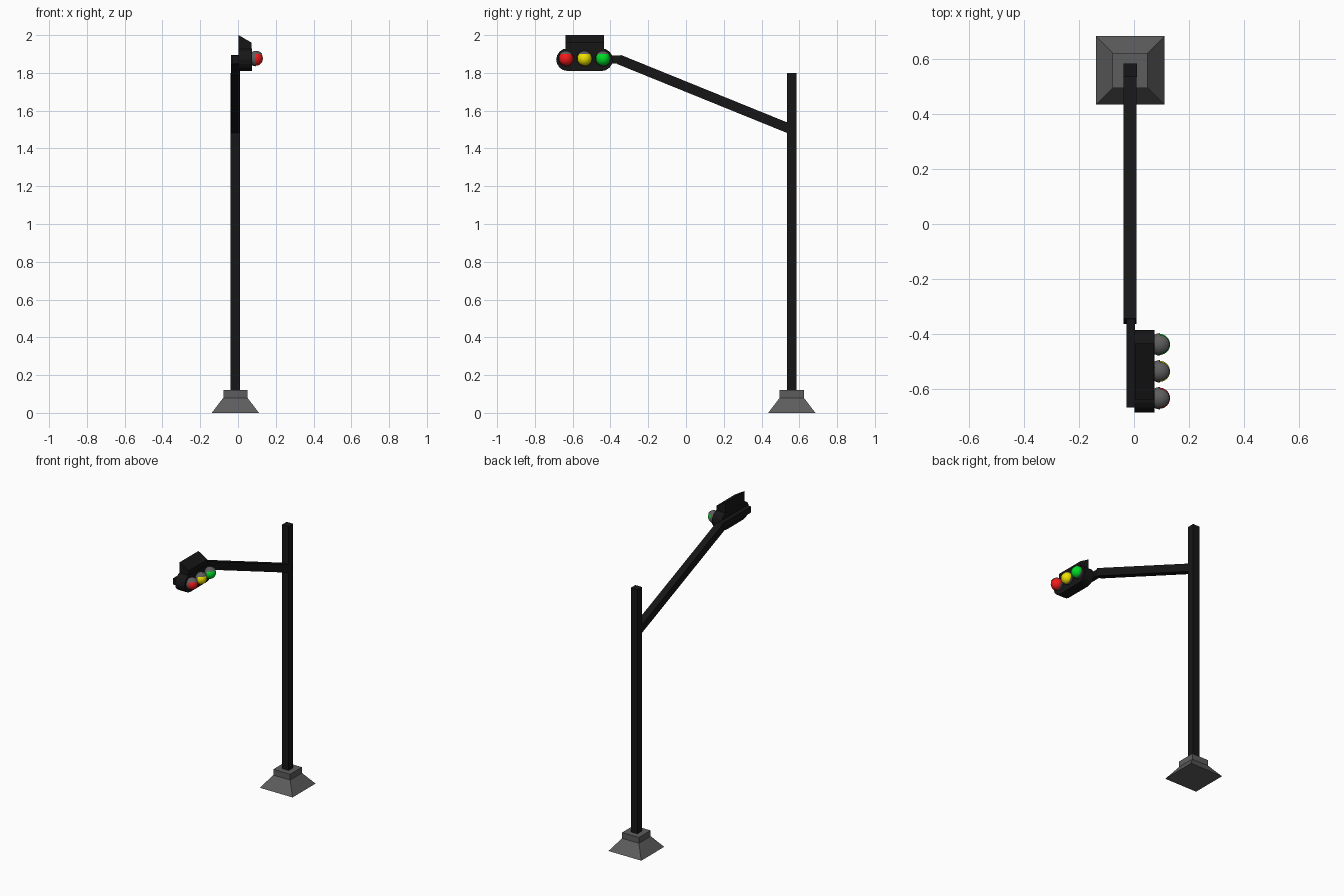
import bpy, bmesh, math
from mathutils import Vector, Matrix

if "Cube" in bpy.data.objects:
    bpy.data.objects.remove(bpy.data.objects["Cube"])

CX, PY = -0.014, 0.56          # pole axis
HY, HZ = -0.537, 1.87          # signal head centre


def material(name, rgb):
    m = bpy.data.materials.new(name)
    m.diffuse_color = (*rgb, 1)
    m.use_nodes = True
    m.node_tree.nodes["Principled BSDF"].inputs["Base Color"].default_value = m.diffuse_color
    return m


BLACK = material("black", (0.008, 0.008, 0.008))
GREY = material("dark_grey", (0.11, 0.11, 0.11))


def finish(name, bm, mat):
    bmesh.ops.recalc_face_normals(bm, faces=bm.faces)
    me = bpy.data.meshes.new(name)
    bm.to_mesh(me)
    bm.free()
    ob = bpy.data.objects.new(name, me)
    bpy.context.collection.objects.link(ob)
    me.materials.append(mat)
    return ob


def smooth(ob):
    for p in ob.data.polygons:
        p.use_smooth = True


def box(name, lo, hi, mat):
    bm = bmesh.new()
    lo, hi = Vector(lo), Vector(hi)
    bmesh.ops.create_cube(bm, size=1, matrix=Matrix.Translation((lo + hi) / 2)
                          @ Matrix.Diagonal((*(hi - lo), 1)))
    return finish(name, bm, mat)


def prism(name, pts, offset, mat):
    bm = bmesh.new()
    f = bm.faces.new([bm.verts.new(p) for p in pts])
    r = bmesh.ops.extrude_face_region(bm, geom=[f])
    bmesh.ops.translate(bm, vec=offset,
                        verts=[v for v in r["geom"] if isinstance(v, bmesh.types.BMVert)])
    return finish(name, bm, mat)


# base: sloped foot and square collar
bm = bmesh.new()
bmesh.ops.create_cone(bm, cap_ends=True, segments=4, radius1=0.125 * math.sqrt(2),
                      radius2=0.064 * math.sqrt(2), depth=0.08,
                      matrix=Matrix.Translation((CX, PY, 0.04)) @ Matrix.Rotation(math.pi / 4, 4, 'Z'))
finish("base_foot", bm, GREY)
box("base_collar", (CX - 0.064, PY - 0.064, 0.08), (CX + 0.064, PY + 0.064, 0.12), GREY)

# pole
box("pole", (CX - 0.025, PY - 0.025, 0.1), (CX + 0.025, PY + 0.025, 1.8), BLACK)

# slanted arm
a, b = Vector((CX, 0.55, 1.504)), Vector((CX, -0.355, 1.871))
arm = box("arm", (-0.024, -0.026, 0), (0.024, 0.026, (b - a).length), BLACK)
d = (b - a).normalized()
side = Vector((1, 0, 0))
rot = Matrix((side, d.cross(side), d)).transposed().to_4x4()
arm.data.transform(Matrix.Translation(a) @ rot)

# mounting bar behind the head
box("mounting_bar", (-0.028, -0.668, 1.85), (0.004, -0.345, 1.892), BLACK)

# housing: stadium outline pushed forward
pts = []
for sgn, start in ((1, -90), (-1, 90)):
    for i in range(9):
        t = math.radians(start + i * 22.5)
        pts.append((0.002, HY + sgn * 0.09 + 0.06 * math.cos(t), HZ + 0.06 * math.sin(t)))
prism("housing", pts, (0.072, 0, 0), BLACK)

# sloped hood on top
prism("hood", [(0.003, HY - 0.102, 1.91), (0.003, HY - 0.102, 2.0),
               (0.072, HY - 0.102, 1.96), (0.072, HY - 0.102, 1.91)], (0, 0.204, 0), BLACK)

# lamps: coloured lens inside a grey shell that is open at the lower front
lamps = (("red", (0.9, 0.01, 0.01)), ("yellow", (0.85, 0.75, 0.0)), ("green", (0.0, 0.7, 0.02)))
for i, (name, rgb) in enumerate(lamps):
    y, z = HY + (i - 1) * 0.098, HZ + 0.006
    bm = bmesh.new()
    bmesh.ops.create_uvsphere(bm, u_segments=24, v_segments=16, radius=0.0385,
                              matrix=Matrix.Translation((0.093, y, z)))
    smooth(finish(name + "_lens", bm, material(name, rgb)))
    bm = bmesh.new()
    bmesh.ops.create_uvsphere(bm, u_segments=24, v_segments=16, radius=0.041)
    opening = [f for f in bm.faces if f.calc_center_median().x > 0
               and f.calc_center_median().z < 0.024]
    bmesh.ops.delete(bm, geom=opening, context='FACES')
    bmesh.ops.translate(bm, vec=(0.095, y, z), verts=bm.verts)
    smooth(finish(name + "_visor", bm, GREY))
